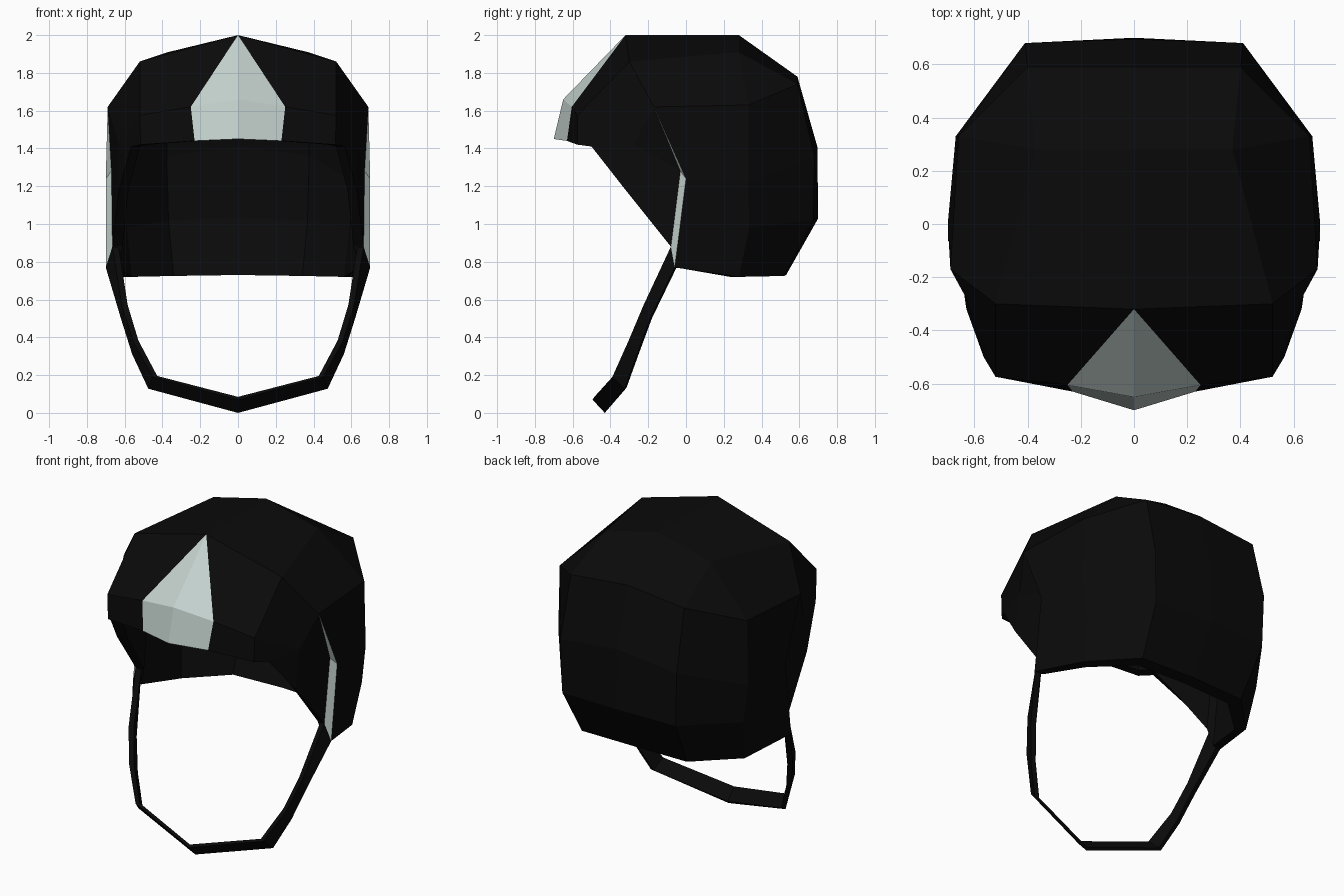
import bpy, bmesh

if "Cube" in bpy.data.objects:
    bpy.data.objects.remove(bpy.data.objects["Cube"])


def material(name, rgb):
    m = bpy.data.materials.new(name)
    m.diffuse_color = (*rgb, 1)
    m.use_nodes = True
    m.node_tree.nodes["Principled BSDF"].inputs["Base Color"].default_value = m.diffuse_color
    return m


pale = material("pale grey green", (0.56, 0.65, 0.62))
black = material("matte black", (0.003, 0.003, 0.003))
PALE, BLACK = 0, 1


def shell_inside(co):
    """Position on the lining for a point of the outer shell; the rim stays level."""
    x, y, z = co
    return (x * .92, y * (.84 if y > 0 else .91), z - max(0, z - 1.45) * .16)


def strap_inside(co):
    """Position on the inner side of the strap."""
    x, y, z = co
    return (x * .95, y + .01, z + .015 * (1 - abs(x) / .7))


def mirrored_solid(name, faces, inside):
    """Build faces [(points, material)] on both sides of x = 0 and close them with a lining."""
    bm = bmesh.new()
    for side in (1, -1):
        for pts, mat in faces:
            f = bm.faces.new([bm.verts.new((side * x, y, z)) for x, y, z in pts])
            f.material_index = mat
    bmesh.ops.remove_doubles(bm, verts=bm.verts, dist=0.001)
    outer_faces = list(bm.faces)
    rim = [e.verts[:] for e in bm.edges if e.is_boundary]
    lining = {v: bm.verts.new(inside(v.co)) for v in list(bm.verts)}
    for f in outer_faces:
        bm.faces.new([lining[v] for v in f.verts]).material_index = BLACK
    for v, w in rim:
        bm.faces.new((v, w, lining[w], lining[v])).material_index = BLACK
    bmesh.ops.recalc_face_normals(bm, faces=bm.faces)
    me = bpy.data.meshes.new(name)
    bm.to_mesh(me)
    bm.free()
    me.materials.append(pale)
    me.materials.append(black)
    ob = bpy.data.objects.new(name, me)
    bpy.context.collection.objects.link(ob)
    return ob


# crown
t0, t1 = (0, -.32, 2.0), (.52, -.30, 1.86)
u0, u1 = (0, .28, 2.0), (.37, .28, 1.91)
# brow: upper and lower edge, from the centre outward
p0, p1, p2 = (0, -.65, 1.66), (.25, -.605, 1.62), (.52, -.575, 1.575)
q0, q1, q2 = (0, -.70, 1.45), (.23, -.63, 1.44), (.515, -.575, 1.42)
# cheek edge and step beside the pale side strip
r, s, g = (.565, -.50, 1.41), (.63, -.32, 1.18), (.63, -.28, 1.42)
i1, i2 = (.67, -.03, 1.28), (.665, -.08, .88)
# back half: rows from top to bottom, each from strip to back centre
rows = [
    [(.69, -.17, 1.62), (.66, .33, 1.63), (.40, .59, 1.74), (0, .59, 1.78)],
    [(.70, 0, 1.24), (.67, .33, 1.22), (.41, .68, 1.36), (0, .695, 1.41)],
    [(.70, -.03, 1.0), (.64, .335, .98), (.40, .675, 1.02), (0, .70, 1.03)],
    [(.70, -.06, .77), (.61, .28, .72), (.37, .52, .725), (0, .53, .73)],
]
a = [row[0] for row in rows]
b0, c0, d0 = rows[0][1:]

faces = [((t0, p1, p0), PALE), ((p0, p1, q1, q0), PALE),          # front panel
         ((a[0], i1, a[1]), PALE), ((i1, i2, a[3], a[2], a[1]), PALE)]  # side strip
faces += [(f, BLACK) for f in (
    (t0, t1, u1, u0), (t1, a[0], b0, u1), (u1, b0, c0), (u0, u1, c0, d0),
    (t0, t1, p2, p1), (p1, p2, q2, q1), (t1, a[0], g, p2), (p2, g, r, q2),
    (g, s, r), (a[0], i1, g), (g, i1, s), (s, i1, i2))]
for up, low in zip(rows, rows[1:]):
    for k in range(3):
        faces.append(((up[k], up[k + 1], low[k + 1], low[k]), BLACK))
mirrored_solid("helmet_shell", faces, shell_inside)

# chin strap: band between a front and a rear edge
front = [i2, (.615, -.225, .57), (.555, -.305, .38), (.45, -.39, .19), (0, -.495, .07)]
rear = [a[3], (.62, -.19, .50), (.56, -.26, .31), (.475, -.325, .128), (0, -.43, 0)]
strap = [((front[k], front[k + 1], rear[k + 1], rear[k]), BLACK) for k in range(4)]
mirrored_solid("chin_strap", strap, strap_inside)
